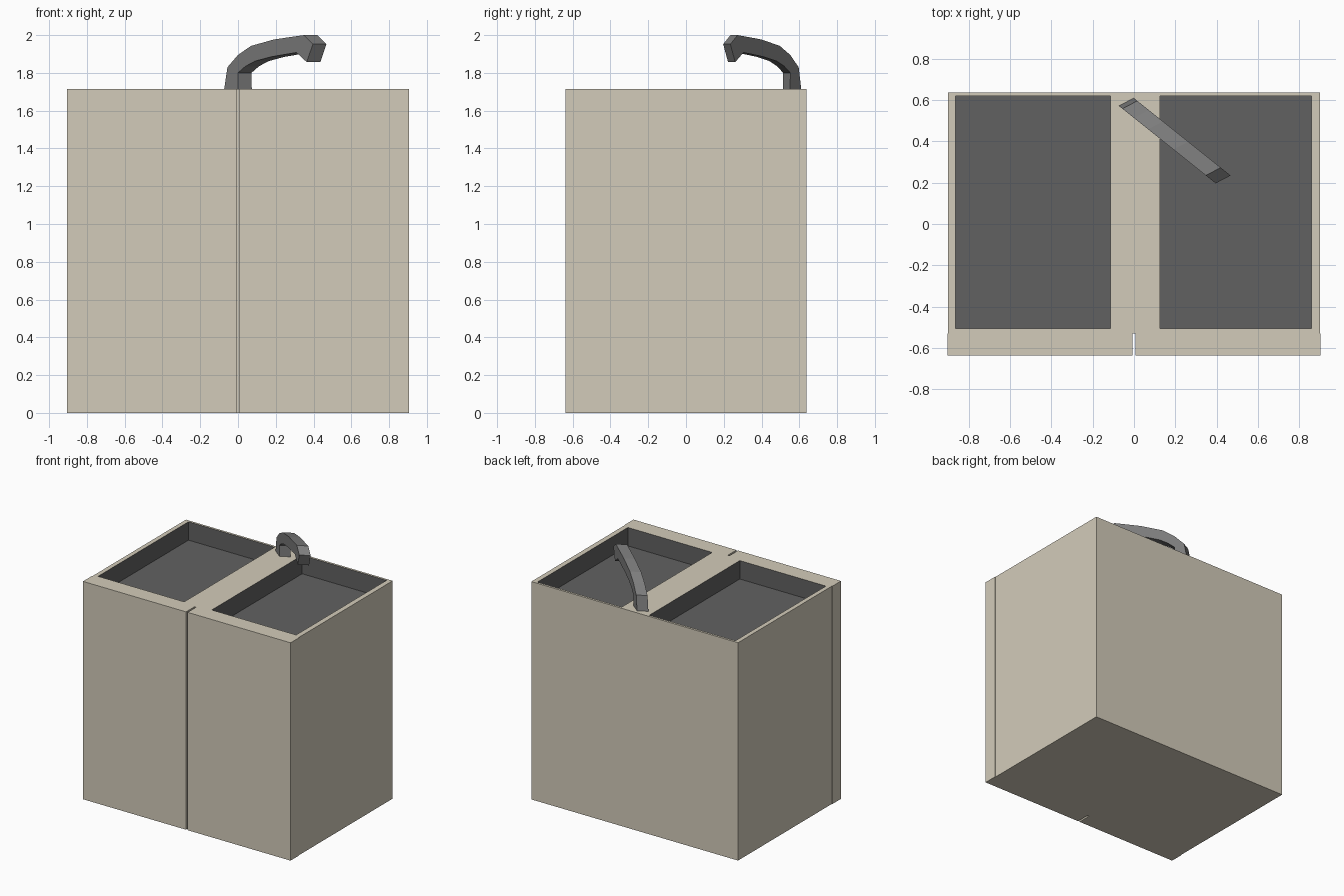
import bpy, bmesh
from mathutils import Vector

if "Cube" in bpy.data.objects:
    bpy.data.objects.remove(bpy.data.objects["Cube"])


def material(name, rgb):
    m = bpy.data.materials.new(name)
    m.diffuse_color = (*rgb, 1)
    m.use_nodes = True
    m.node_tree.nodes["Principled BSDF"].inputs["Base Color"].default_value = m.diffuse_color
    return m


BEIGE = material("beige", (0.65, 0.60, 0.49))
DARK = material("dark_basin", (0.12, 0.12, 0.12))
METAL = material("tap_metal", (0.2, 0.2, 0.2))


def add_object(name, bm, *mats):
    bmesh.ops.recalc_face_normals(bm, faces=bm.faces)
    mesh = bpy.data.meshes.new(name)
    bm.to_mesh(mesh)
    bm.free()
    for m in mats:
        mesh.materials.append(m)
    obj = bpy.data.objects.new(name, mesh)
    bpy.context.collection.objects.link(obj)
    return obj


def box(lo, hi):
    bm = bmesh.new()
    bmesh.ops.create_cube(bm, size=1)
    lo, hi = Vector(lo), Vector(hi)
    for v in bm.verts:
        v.co = (lo + hi) / 2 + v.co * (hi - lo)
    return bm


TOP = 1.715
DEPTH = 0.145
BASINS = [(-0.865, -0.115), (0.125, 0.86)]
Y0, Y1 = -0.505, 0.62

# cabinet with two sunken basins
bm = box((-0.90, -0.53, 0), (0.90, 0.638, TOP))
cuts = [((x, 0, 0), (1, 0, 0)) for pair in BASINS for x in pair]
cuts += [((0, y, 0), (0, 1, 0)) for y in (Y0, Y1)]
for co, no in cuts:
    bmesh.ops.bisect_plane(bm, geom=bm.verts[:] + bm.edges[:] + bm.faces[:],
                           plane_co=co, plane_no=no)
for a, b in BASINS:
    tops = []
    for f in bm.faces:
        c = f.calc_center_median()
        if c.z > TOP - 1e-4 and a < c.x < b and Y0 < c.y < Y1:
            tops.append(f)
    for f in tops:
        before = set(bm.faces)
        new = bmesh.ops.extrude_face_region(bm, geom=[f])["geom"]
        bmesh.ops.translate(bm, vec=(0, 0, -DEPTH),
                            verts=[g for g in new if isinstance(g, bmesh.types.BMVert)])
        for g in set(bm.faces) - before:
            g.material_index = 1
        if f.is_valid:
            bm.faces.remove(f)
add_object("cabinet", bm, BEIGE, DARK)

# pair of doors with a narrow gap
for side, x0, x1 in (("left", -0.904, -0.007), ("right", 0.007, 0.904)):
    add_object(side + "_door", box((x0, -0.637, 0), (x1, -0.53, TOP)), BEIGE)

# tap: bent bar swept diagonally over the right basin (distance, height)
OUTER = [(-0.037, TOP), (-0.02, 1.83), (0.036, 1.895), (0.105, 1.943),
         (0.227, 1.977), (0.384, 2.0), (0.432, 1.952)]
INNER = [(0.037, TOP), (0.035, 1.80), (0.075, 1.835), (0.125, 1.862),
         (0.21, 1.885), (0.345, 1.908), (0.40, 1.857)]
bm = bmesh.new()
rings = []
for o, i in zip(OUTER, INNER):
    ring = []
    for (s, z), k in ((o, -1), (o, 1), (i, 1), (i, -1)):
        ring.append(bm.verts.new((s + k * 0.036, 0.5615 - 0.8 * s + k * 0.019, z)))
    rings.append(ring)
for r, q in zip(rings, rings[1:]):
    for j in range(4):
        bm.faces.new((r[j], r[(j + 1) % 4], q[(j + 1) % 4], q[j]))
bm.faces.new(rings[0])
bm.faces.new(rings[-1])
add_object("tap", bm, METAL)
